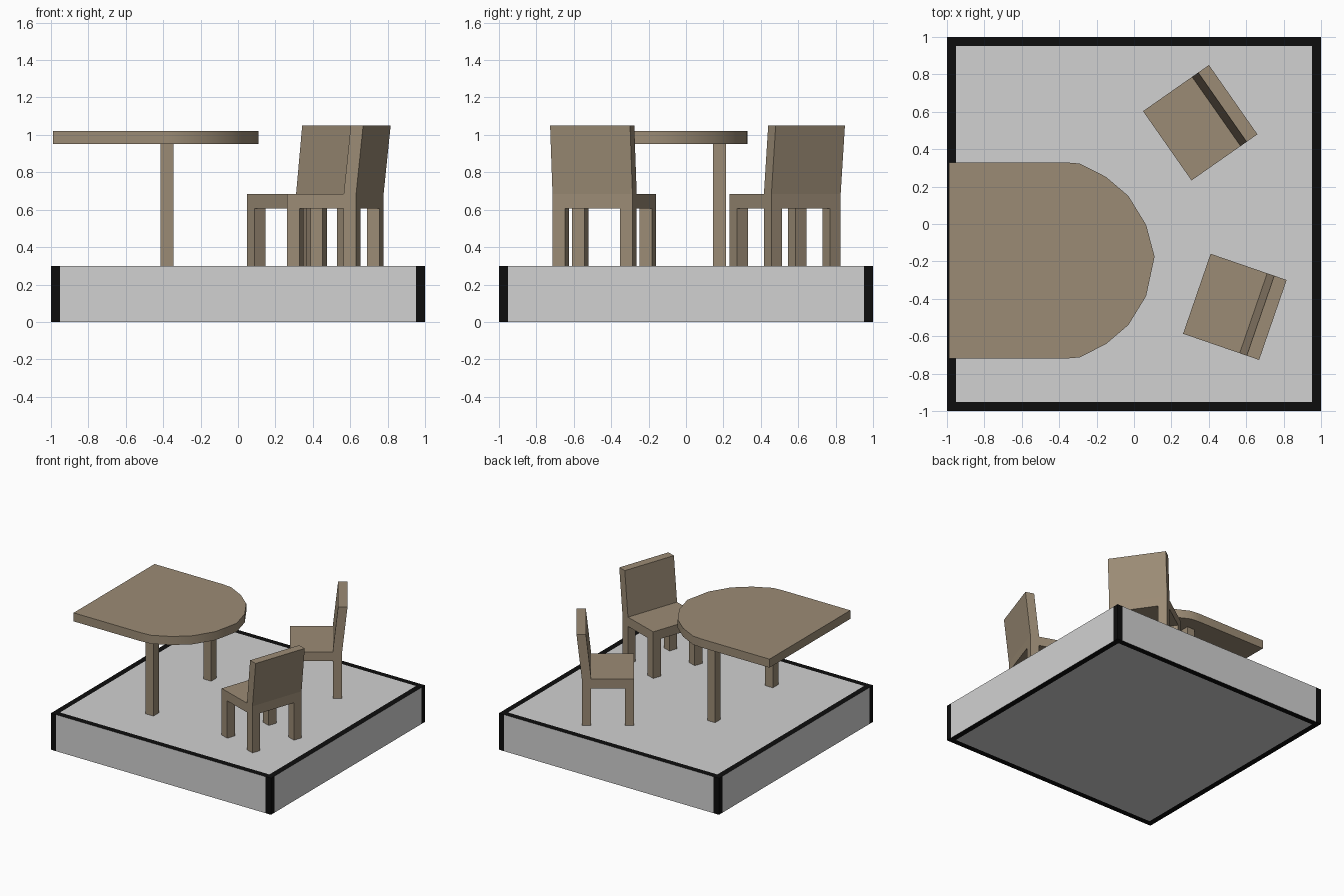
import bpy, bmesh, math
from mathutils import Matrix, Vector

if "Cube" in bpy.data.objects:
    bpy.data.objects.remove(bpy.data.objects["Cube"])


def material(name, rgb):
    m = bpy.data.materials.new(name)
    m.diffuse_color = (*rgb, 1)
    m.use_nodes = True
    m.node_tree.nodes["Principled BSDF"].inputs["Base Color"].default_value = m.diffuse_color
    return m


WOOD = material("wood", (0.33, 0.26, 0.178))
GREY = material("light grey", (0.64, 0.64, 0.64))
BLACK = material("black", (0.004, 0.004, 0.004))


def finish(bm, name, mats, matrix=Matrix()):
    bmesh.ops.recalc_face_normals(bm, faces=bm.faces)
    me = bpy.data.meshes.new(name)
    bm.to_mesh(me)
    bm.free()
    for m in mats:
        me.materials.append(m)
    ob = bpy.data.objects.new(name, me)
    ob.matrix_world = matrix
    bpy.context.collection.objects.link(ob)
    return ob


def prism(name, points, offset, matrix=Matrix()):
    """Extrude a closed outline of 3D points along an offset vector."""
    bm = bmesh.new()
    face = bm.faces.new([bm.verts.new(p) for p in points])
    out = bmesh.ops.extrude_face_region(bm, geom=[face], use_keep_orig=True)
    verts = [g for g in out["geom"] if isinstance(g, bmesh.types.BMVert)]
    bmesh.ops.translate(bm, verts=verts, vec=Vector(offset))
    return finish(bm, name, [WOOD], matrix)


def box(name, x0, x1, y0, y1, z0, z1, matrix=Matrix()):
    pts = [(x0, y0, z0), (x1, y0, z0), (x1, y1, z0), (x0, y1, z0)]
    return prism(name, pts, (0, 0, z1 - z0), matrix)


# Floor tile with black border on top and bottom and black corner strips
E = 0.952
bm = bmesh.new()
bmesh.ops.create_cube(bm, size=2, matrix=Matrix.Translation((0, 0, 0.15)) @ Matrix.Diagonal((1, 1, 0.15, 1)))
for axis in ((1, 0, 0), (0, 1, 0)):
    for s in (-E, E):
        bmesh.ops.bisect_plane(bm, geom=bm.verts[:] + bm.edges[:] + bm.faces[:],
                               plane_co=Vector(axis) * s, plane_no=axis)
for f in bm.faces:
    c = f.calc_center_median()
    pick = max if abs(f.normal.z) > 0.5 else min
    f.material_index = 1 if pick(abs(c.x), abs(c.y)) > E else 0
finish(bm, "floor_tile", [GREY, BLACK])

# Table top: straight at the left, rounded at the right
CY = -0.195
half = [(-0.99, 0.525), (-0.37, 0.525), (-0.29, 0.518), (-0.15, 0.447), (-0.03, 0.345), (0.065, 0.19)]
outline = [(x, CY + y, 0.95) for x, y in half] + [(0.11, CY + 0.02, 0.95)]
outline += [(x, CY - y, 0.95) for x, y in reversed(half)]
top = prism("table_top", outline, (0, 0, 0.07))
bpy.context.view_layer.objects.active = top
top.select_set(True)
bpy.ops.object.shade_smooth_by_angle(angle=math.radians(40))

# Two table legs
for i, s in enumerate((-1, 1)):
    y = CY + s * 0.375
    box(f"table_leg_{i + 1}", -0.415, -0.345, y - 0.035, y + 0.035, 0.3, 0.95)


def chair(n, x, y, angle):
    """Chair whose front edge is centred on (x, y); local +x runs to the back."""
    m = Matrix.Translation((x, y, 0)) @ Matrix.Rotation(math.radians(angle), 4, 'Z')
    w, d, t = 0.226, 0.39, 0.07
    box(f"chair_{n}_seat", 0, d, -w, w, 0.607, 0.683, m)
    # Leaning backrest
    side = [(d - t, -w, 0.683), (d, -w, 0.683), (d + 0.04, -w, 1.05), (d + 0.04 - t, -w, 1.05)]
    prism(f"chair_{n}_backrest", side, (0, 2 * w, 0), m)
    # Four legs
    for a, lx in (("front", 0), ("back", d - t)):
        for b, ly in (("right", -w), ("left", w - t)):
            box(f"chair_{n}_{a}_{b}_leg", lx, lx + t, ly, ly + t, 0.3, 0.607, m)


chair(1, 0.178, 0.418, 35)
chair(2, 0.336, -0.373, -19)
